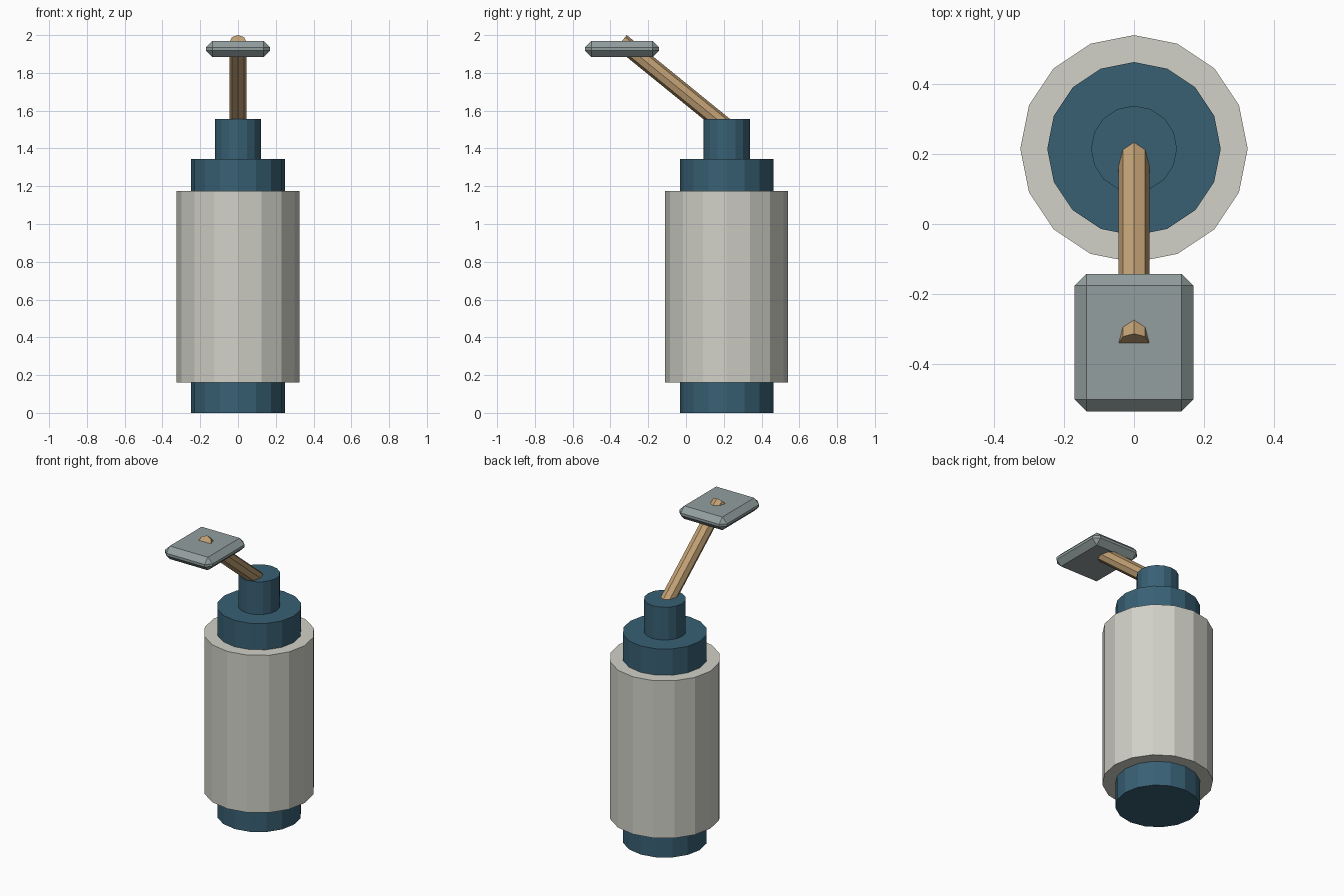
import bpy
import bmesh
import math
from mathutils import Matrix, Vector

cube = bpy.data.objects.get("Cube")
if cube:
    bpy.data.objects.remove(cube, do_unlink=True)


def make_material(name, rgb):
    mat = bpy.data.materials.new(name)
    mat.use_nodes = True
    color = (*rgb, 1)
    mat.diffuse_color = color
    mat.node_tree.nodes["Principled BSDF"].inputs["Base Color"].default_value = color
    return mat


def finish(bm, name, mat):
    bmesh.ops.recalc_face_normals(bm, faces=bm.faces)
    mesh = bpy.data.meshes.new(name)
    bm.to_mesh(mesh)
    bm.free()
    mesh.materials.append(mat)
    obj = bpy.data.objects.new(name, mesh)
    bpy.context.collection.objects.link(obj)
    return obj


def cylinder(name, start, end, radius, sides, mat):
    """Capped prism between two points lying in one x plane."""
    start, end = Vector(start), Vector(end)
    axis = end - start
    tilt = math.atan2(-axis.y, axis.z)
    place = Matrix.Translation((start + end) / 2) @ Matrix.Rotation(tilt, 4, 'X')
    bm = bmesh.new()
    bmesh.ops.create_cone(bm, cap_ends=True, segments=sides, radius1=radius,
                          radius2=radius, depth=axis.length, matrix=place)
    return finish(bm, name, mat)


blue = make_material("dark blue", (0.040, 0.118, 0.175))
grey = make_material("warm light grey", (0.64, 0.64, 0.58))
wood = make_material("tan", (0.53, 0.35, 0.175))
steel = make_material("blue grey", (0.29, 0.345, 0.345))

# Stacked body: name, bottom, top, radius, material
BODY_Y = 0.215
for name, low, high, radius, mat in (
        ("base", 0, 0.16, 0.248, blue),
        ("main_body", 0.16, 1.175, 0.325, grey),
        ("shoulder", 1.175, 1.345, 0.248, blue),
        ("neck", 1.345, 1.556, 0.123, blue)):
    cylinder(name, (0, BODY_Y, low), (0, BODY_Y, high), radius, 16, mat)

# Slanted arm, rooted in the neck and poking through the plate
cylinder("arm", (0, 0.21, 1.517), (0, -0.342, 1.965), 0.045, 8, wood)

# Chamfered plate at the end of the arm
bm = bmesh.new()
size = Matrix.Diagonal((0.34, 0.393, 0.084, 1))
bmesh.ops.create_cube(bm, size=1,
                      matrix=Matrix.Translation((0, -0.339, 1.926)) @ size)
bmesh.ops.bevel(bm, geom=bm.edges[:], offset=0.034, offset_type='OFFSET',
                segments=1, affect='EDGES', profile=0.5)
finish(bm, "plate", steel)
